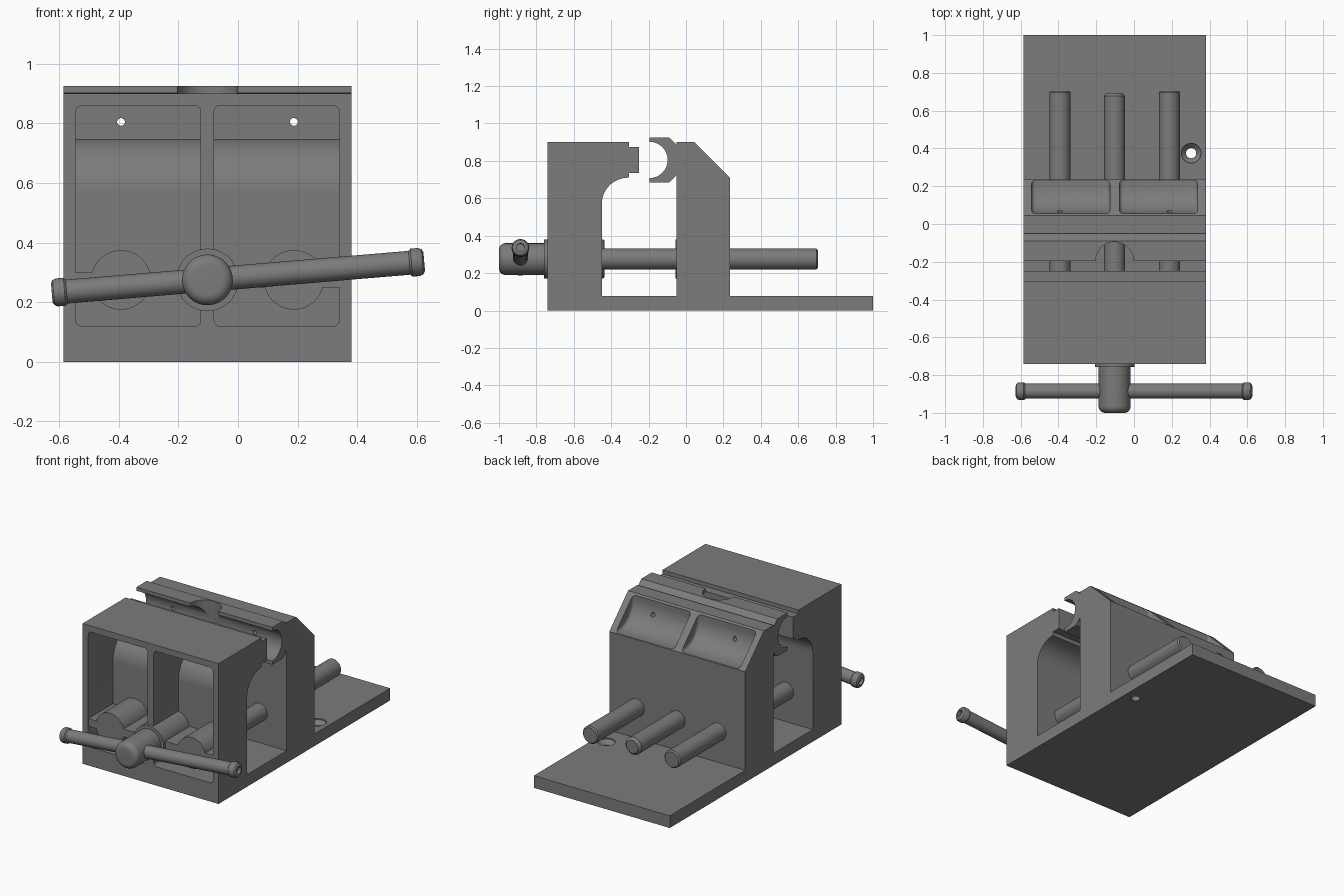
import bpy, bmesh, math
from mathutils import Vector, Matrix

if "Cube" in bpy.data.objects:
    bpy.data.objects.remove(bpy.data.objects["Cube"])

CX, HALF = -0.1025, 0.4825      # body centre line and half width
ROD_Z, ROD_DX, POCKET_DX = 0.275, 0.29, 0.2325


def finish(bm, name):
    bmesh.ops.recalc_face_normals(bm, faces=bm.faces[:])
    mesh = bpy.data.meshes.new(name)
    bm.to_mesh(mesh)
    bm.free()
    ob = bpy.data.objects.new(name, mesh)
    bpy.context.collection.objects.link(ob)
    return ob


def prism(name, profile, x0, x1, round_z=None, round_sides=False, r=0.02):
    """Extrude a (y, z) profile along x; optionally round corners at given heights or the side rims."""
    bm = bmesh.new()
    face = bm.faces.new([bm.verts.new((x0, y, z)) for y, z in profile])
    ext = bmesh.ops.extrude_face_region(bm, geom=[face])
    moved = [v for v in ext["geom"] if isinstance(v, bmesh.types.BMVert)]
    bmesh.ops.translate(bm, verts=moved, vec=(x1 - x0, 0, 0))
    rims = [e for e in bm.edges if abs(e.verts[0].co.x - e.verts[1].co.x) < 1e-5]
    if round_z:
        rims = [e for e in rims
                if any(all(abs(v.co.z - z) < 1e-4 for v in e.verts) for z in round_z)]
    if round_z or round_sides:
        bmesh.ops.bevel(bm, geom=rims, offset=r, segments=5, profile=0.5, affect='EDGES')
    return finish(bm, name)


def lathe(name, profile, origin, axis, steps=48):
    """Revolve (radius, distance) points around an axis."""
    bm = bmesh.new()
    vs = [bm.verts.new((r, 0, t)) for r, t in profile]
    es = [bm.edges.new(p) for p in zip(vs, vs[1:])]
    bmesh.ops.spin(bm, geom=vs + es, cent=(0, 0, 0), axis=(0, 0, 1),
                   angle=math.tau, steps=steps)
    bmesh.ops.remove_doubles(bm, verts=bm.verts[:], dist=1e-5)
    rot = Vector(axis).to_track_quat('Z', 'Y').to_matrix().to_4x4()
    bm.transform(Matrix.Translation(origin) @ rot)
    return finish(bm, name)


def rod(name, r, x, y0, y1, c=0.0, z=ROD_Z):
    """Cylinder along y, far end chamfered by c."""
    n = y1 - y0
    pts = [(0, 0), (r, 0), (r, n - c), (r - c, n), (0, n)] if c else \
        [(0, 0), (r, 0), (r, n), (0, n)]
    return lathe(name, pts, (x, y0, z), (0, 1, 0))


def arc(cy, cz, r, a0, a1, n=16):
    return [(cy + r * math.cos(math.radians(a0 + (a1 - a0) * i / n)),
             cz + r * math.sin(math.radians(a0 + (a1 - a0) * i / n))) for i in range(n + 1)]


def cut(target, cutter):
    mod = target.modifiers.new("cut", 'BOOLEAN')
    mod.operation, mod.solver, mod.object = 'DIFFERENCE', 'MANIFOLD', cutter
    bpy.context.view_layer.objects.active = target
    bpy.context.view_layer.update()
    bpy.ops.object.modifier_apply(modifier=mod.name)
    bpy.data.objects.remove(cutter)


# Body: front jaw, floor, rear jaw and rear plate in one side profile
body = prism("vise_body", [
    (-0.74, 0), (1, 0), (1, 0.078), (0.235, 0.078), (0.235, 0.71), (0.045, 0.9),
    (-0.05, 0.9), (-0.05, 0.078), (-0.45, 0.078)]
    + arc(-0.31, 0.57, 0.14, 180, 90) + [(-0.305, 0.71), (-0.305, 0.9), (-0.74, 0.9)],
    CX - HALF, CX + HALF)

# Jaw plates
front_plate = prism("front_jaw_plate",
                    [(-0.33, 0.735), (-0.25, 0.735), (-0.25, 0.875), (-0.33, 0.875)],
                    CX - HALF, CX + HALF)
rear_plate = prism("rear_jaw_plate", [
    (-0.195, 0.925), (-0.09, 0.925), (-0.045, 0.88), (-0.045, 0.73), (-0.09, 0.685),
    (-0.195, 0.685)] + arc(-0.195, 0.805, 0.097, -90, 90), CX - HALF, CX + HALF)
cut(rear_plate, lathe("notch", [(0, 0), (0.1, 0), (0.1, 0.5), (0, 0.5)],
                      (CX, -0.195, 0.6), (0, 0, 1)))

for s in (-1, 1):
    px, rx = CX + s * POCKET_DX, CX + s * ROD_DX
    # Front pocket following the arch, and scooped pocket in the rear slope
    cut(body, prism("pocket", [(-0.8, 0.12), (-0.49, 0.12)]
                    + arc(-0.31, 0.57, 0.18, 180, 101)
                    + [(-0.345, 0.86), (-0.8, 0.86)], px - 0.21, px + 0.21, (0.12, 0.86)))
    cut(body, prism("scoop", [(0.3, 0.95), (0.055, 0.95)]
                    + arc(0.205, 0.863, 0.15, 180, 270) + [(0.3, 0.713)],
                    px - 0.207, px + 0.207, round_sides=True))
    # Small screw holes through both jaws and plates
    for part in (body, front_plate, rear_plate):
        cut(part, rod("pin_hole", 0.013, rx, -1, 0.5, z=0.805))
    # Countersunk mounting holes: rear from above, front from below
    sink = [(0, -0.02), (0.052, -0.02), (0.052, 0.008), (0.027, 0.033), (0.027, 0.2), (0, 0.2)]
    cut(body, lathe("sink", sink, (CX + s * 0.405, 0.375, 0.078), (0, 0, -1)))
    cut(body, lathe("sink", sink, (CX + s * 0.145, -0.56, 0), (0, 0, 1)))
    # Guide rod, its boss and the horizontal rib
    side = "left" if s < 0 else "right"
    rod(side + "_guide_rod", 0.056, rx, -0.5, 0.705, 0.008)
    rod(side + "_rod_boss", 0.1, rx, -0.738, -0.47)
    prism(side + "_rib", [(-0.738, 0.25), (-0.47, 0.25), (-0.47, 0.3), (-0.738, 0.3)],
          px - 0.215, px + 0.215)

# Clamping screw with collars
rod("screw", 0.056, CX, -0.78, 0.693, 0.015)
rod("screw_collar", 0.105, CX, -0.758, -0.435, 0.008)
rod("rear_screw_collar", 0.105, CX, -0.055, -0.03)

# Rounded handle hub
lathe("handle_hub", [(0, 0)] + [(0.05 + a, 0.035 + b) for a, b in arc(0, 0, 0.035, -90, 0, 8)]
      + [(0.085, 0.26), (0, 0.26)], (CX, -1, ROD_Z), (0, 1, 0))

# Handle bar and end knobs with a small recess
tilt = math.radians(4.8)
axis = Vector((math.cos(tilt), 0, math.sin(tilt)))
mid = Vector((0, -0.885, 0.284))
lathe("handle_bar", [(0, -0.59), (0.04, -0.59), (0.04, 0.59), (0, 0.59)], mid, axis)
for s in (-1, 1):
    lathe("left_knob" if s < 0 else "right_knob",
          [(0, 0), (0.04, 0), (0.047, 0.007), (0.047, 0.033), (0.042, 0.044),
           (0.032, 0.05), (0.022, 0.05), (0.022, 0.03), (0, 0.03)],
          mid + axis * s * 0.577, axis * s)

# Dark cast-iron grey; smooth the round surfaces, keep edges sharp
iron = bpy.data.materials.new("dark_iron")
iron.diffuse_color = (0.2, 0.2, 0.2, 1)
iron.use_nodes = True
iron.node_tree.nodes["Principled BSDF"].inputs["Base Color"].default_value = iron.diffuse_color
for ob in bpy.data.objects:
    ob.data.materials.clear()
    ob.data.materials.append(iron)
    ob.select_set(True)
bpy.context.view_layer.objects.active = body
bpy.ops.object.shade_smooth_by_angle(angle=math.radians(30))
